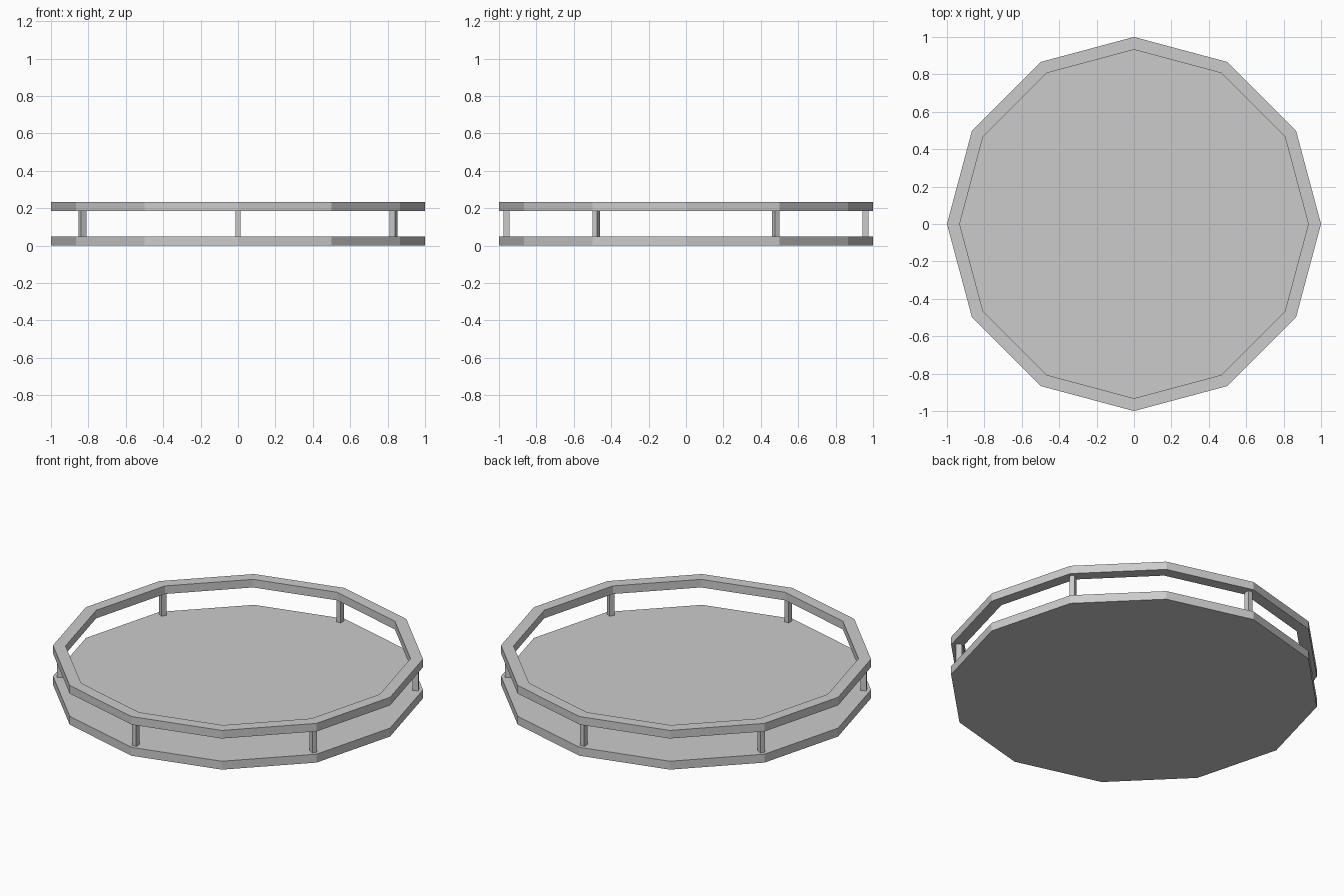
import bpy, bmesh
from math import cos, sin, pi

if "Cube" in bpy.data.objects:
    bpy.data.objects.remove(bpy.data.objects["Cube"])

SIDES = 12
BASE_TOP, RAIL_BOTTOM, RAIL_TOP = 0.05, 0.185, 0.233


def finish(name, bm):
    bmesh.ops.recalc_face_normals(bm, faces=bm.faces)
    mesh = bpy.data.meshes.new(name)
    bm.to_mesh(mesh)
    bm.free()
    obj = bpy.data.objects.new(name, mesh)
    bpy.context.collection.objects.link(obj)
    return obj


def loop(bm, r, z):
    return [bm.verts.new((r * cos(2 * pi * i / SIDES), r * sin(2 * pi * i / SIDES), z))
            for i in range(SIDES)]


def bridge(bm, a, b):
    for i in range(SIDES):
        j = (i + 1) % SIDES
        bm.faces.new((a[i], a[j], b[j], b[i]))


# Solid twelve-sided base plate
bm = bmesh.new()
low, high = loop(bm, 1, 0), loop(bm, 1, BASE_TOP)
bridge(bm, low, high)
bm.faces.new(low)
bm.faces.new(high)
finish("base_plate", bm)

# Open twelve-sided rail with a rectangular section
bm = bmesh.new()
section = [(1, RAIL_BOTTOM), (1, RAIL_TOP), (0.932, RAIL_TOP), (0.932, RAIL_BOTTOM)]
loops = [loop(bm, r, z) for r, z in section]
for k in range(4):
    bridge(bm, loops[k], loops[(k + 1) % 4])
finish("top_rail", bm)

# Six posts at every other corner
for n in range(6):
    a = pi / 6 + n * pi / 3
    bm = bmesh.new()
    bmesh.ops.create_cube(bm, size=1)
    bmesh.ops.scale(bm, vec=(0.033, 0.028, RAIL_BOTTOM - BASE_TOP), verts=bm.verts)
    post = finish(f"post_{n + 1}", bm)
    post.location = (0.96 * cos(a), 0.96 * sin(a), (RAIL_BOTTOM + BASE_TOP) / 2)
    post.rotation_euler.z = a
